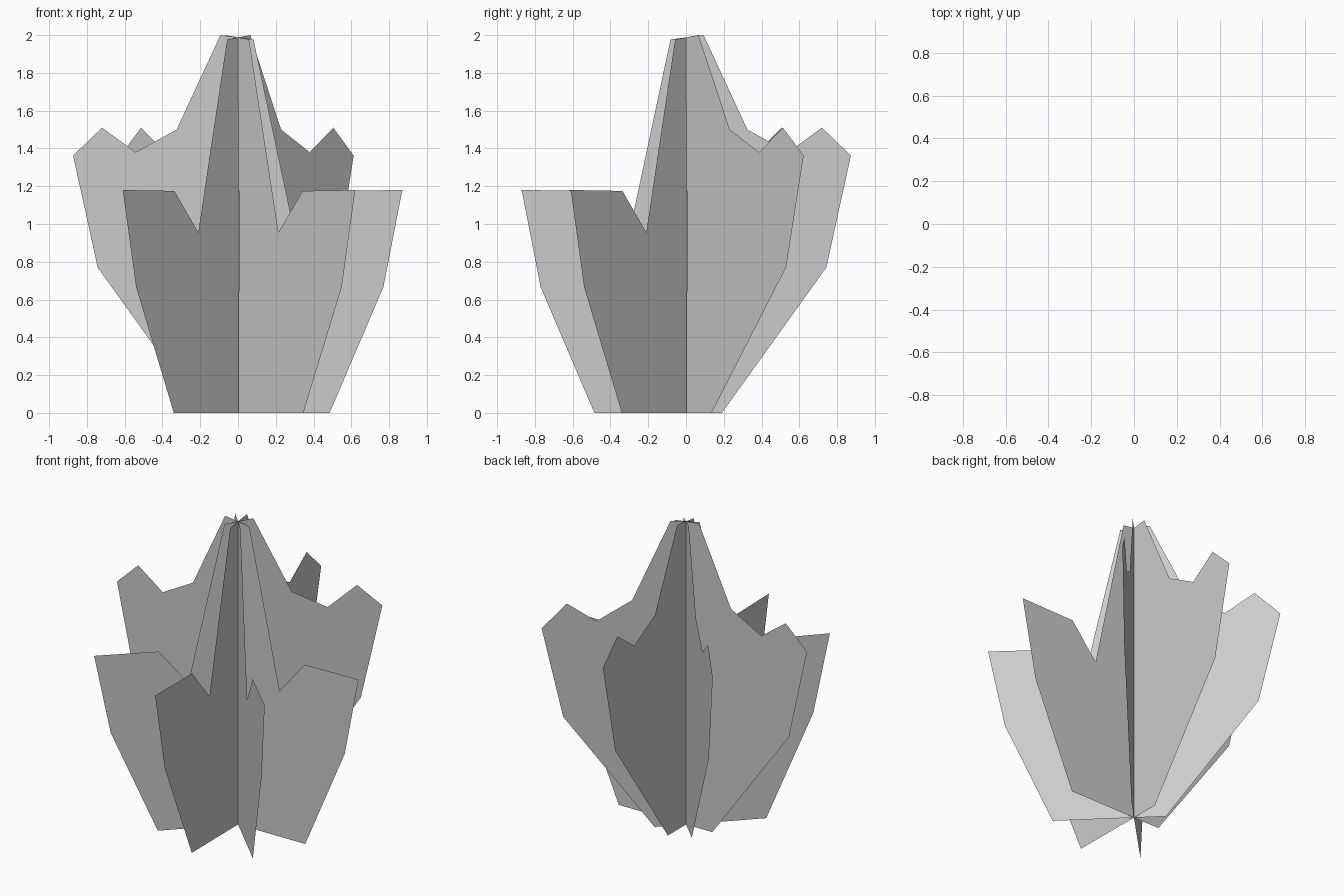
import bpy, math

if "Cube" in bpy.data.objects:
    bpy.data.objects.remove(bpy.data.objects["Cube"])

# Outline of one flat leaf card: (distance from the stem, height)
tall_side = [(-0.093, 2.0), (-0.325, 1.5), (-0.542, 1.38), (-0.72, 1.51),
             (-0.873, 1.362), (-0.743, 0.77), (-0.19, 0.0)]
short_side = [(0.485, 0.0), (0.77, 0.667), (0.87, 1.18),
              (0.48, 1.175), (0.30, 0.955), (0.082, 1.977)]
outline = tall_side + short_side


def leaf_card(name, angle):
    """Vertical flat card through the stem axis, turned about z."""
    c, s = math.cos(angle), math.sin(angle)
    verts = [(r * c, r * s, z) for r, z in outline]
    mesh = bpy.data.meshes.new(name)
    mesh.from_pydata(verts, [], [list(range(len(verts)))])
    mesh.update()
    obj = bpy.data.objects.new(name, mesh)
    bpy.context.collection.objects.link(obj)
    return obj


# Four crossed cards, short halves fanned across the front, tall halves across the back
for i in range(4):
    leaf_card(f"leaf_card_{i + 1}", math.radians(0.5 - 45 * i))
